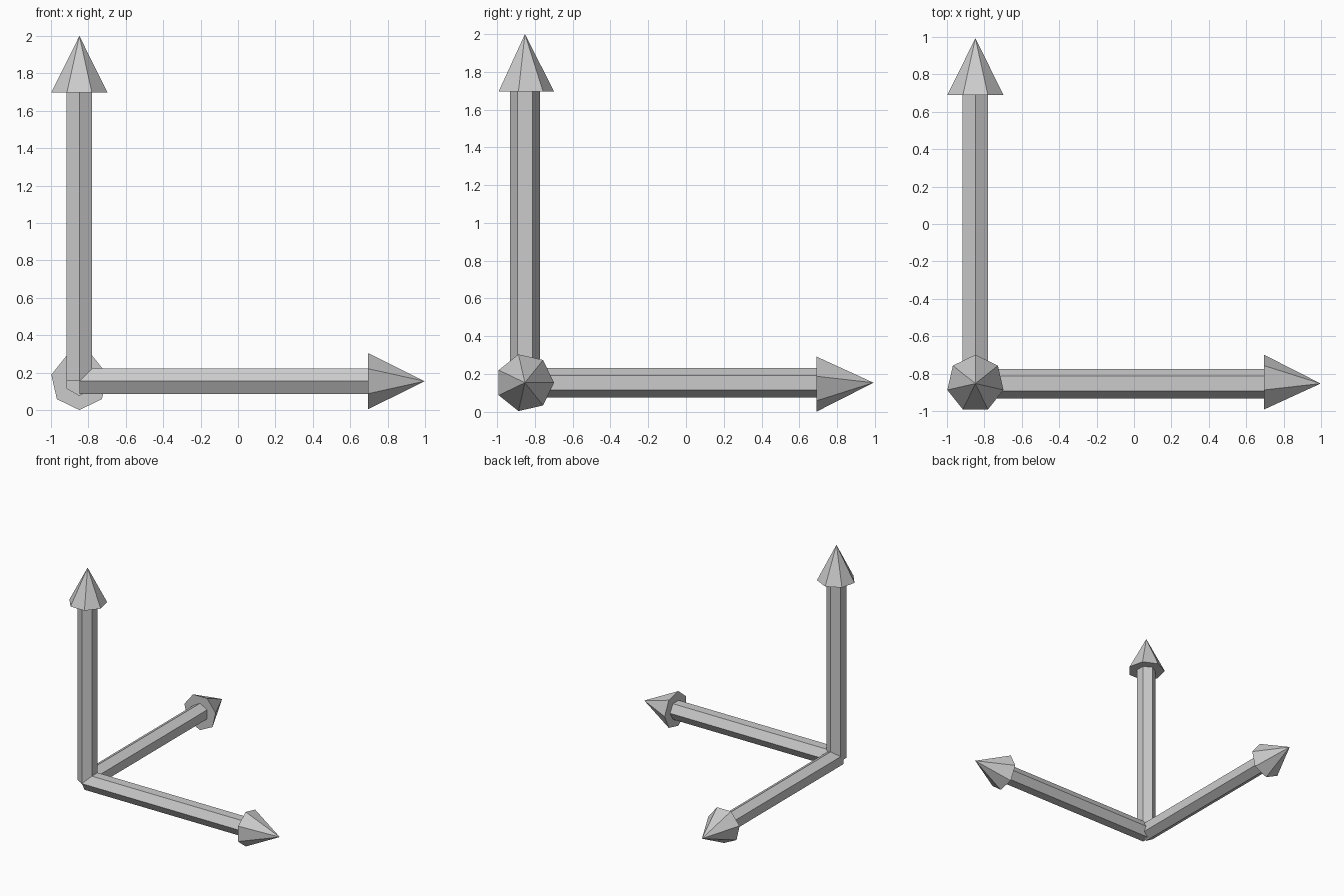
import bpy, bmesh
from math import radians
from mathutils import Matrix, Vector

if "Cube" in bpy.data.objects:
    bpy.data.objects.remove(bpy.data.objects["Cube"])

ORIGIN = Vector((-0.848, -0.853, 0.154))   # point where the arrows meet
LENGTH, HEAD = 1.846, 0.303                # whole arrow, head only
SHAFT_R, HEAD_R = 0.079, 0.154


def cone_part(name, sides, r1, r2, start, end, rot):
    """Capped cone or prism along local z, turned onto its axis."""
    bm = bmesh.new()
    bmesh.ops.create_cone(bm, cap_ends=True, segments=sides, radius1=r1, radius2=r2,
                          depth=end - start,
                          matrix=Matrix.Translation((0, 0, (start + end) / 2)))
    bmesh.ops.remove_doubles(bm, verts=bm.verts, dist=1e-5)
    bmesh.ops.recalc_face_normals(bm, faces=bm.faces)
    mesh = bpy.data.meshes.new(name)
    bm.to_mesh(mesh)
    bm.free()
    obj = bpy.data.objects.new(name, mesh)
    obj.matrix_world = Matrix.Translation(ORIGIN) @ rot
    bpy.context.collection.objects.link(obj)


# One hexagonal shaft and seven-sided head per axis
axes = {
    "x": Matrix.Rotation(radians(90), 4, 'Y'),
    "y": Matrix.Rotation(radians(-90), 4, 'X'),
    "z": Matrix.Identity(4),
}
for axis, rot in axes.items():
    cone_part(f"{axis}_arrow_shaft", 6, SHAFT_R, SHAFT_R, 0, LENGTH - HEAD, rot)
    cone_part(f"{axis}_arrow_head", 7, HEAD_R, 0, LENGTH - HEAD, LENGTH, rot)
